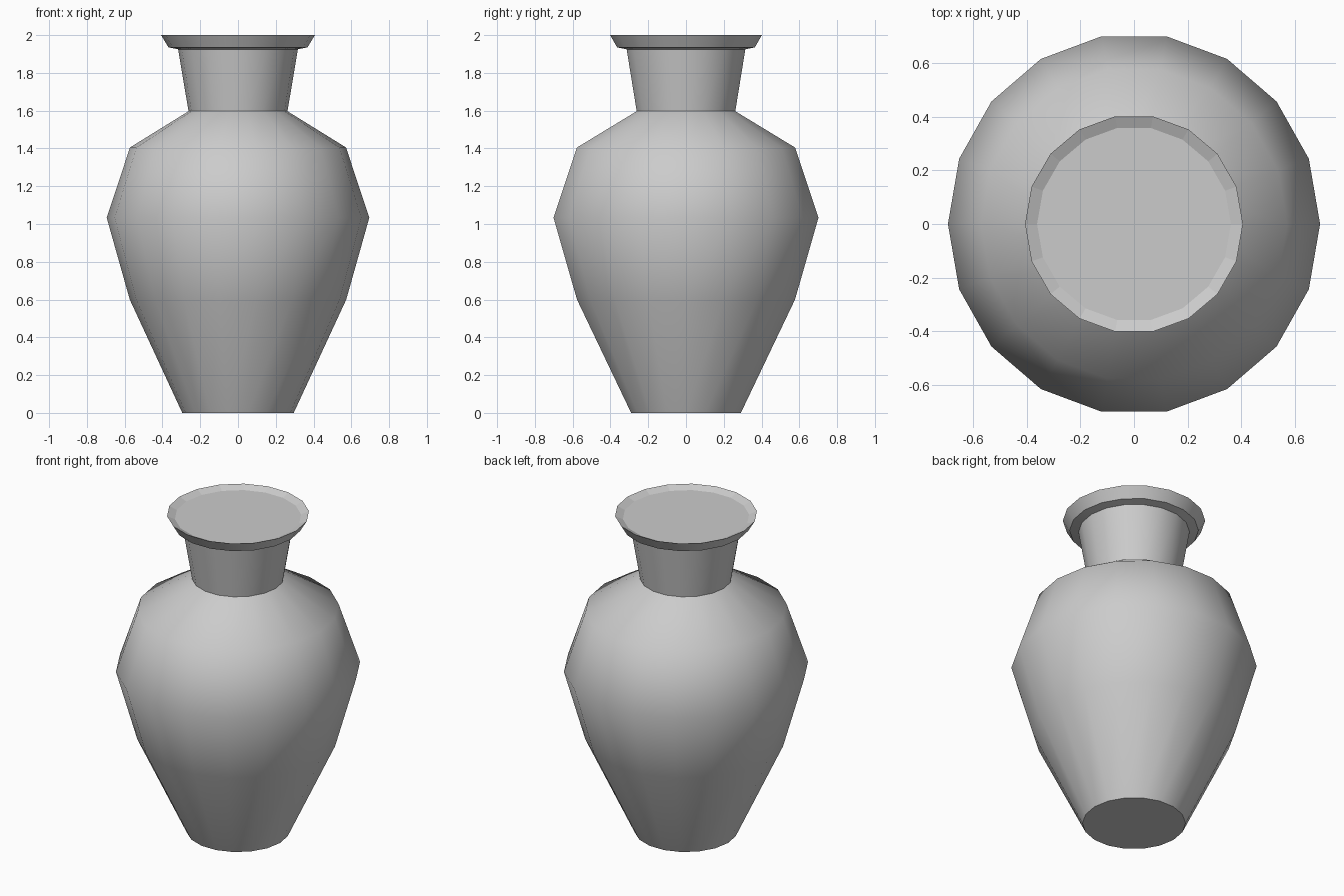
import bpy, bmesh
from math import cos, sin, tau, radians

if "Cube" in bpy.data.objects:
    bpy.data.objects.remove(bpy.data.objects["Cube"])

SIDES = 18

# Vase profile from foot to mouth: x radius, y radius, height
PROFILE = [
    (0.295, 0.295, 0.00),   # foot
    (0.573, 0.586, 0.60),   # lower body
    (0.695, 0.712, 1.033),  # belly
    (0.572, 0.586, 1.405),  # shoulder
    (0.262, 0.265, 1.597),  # neck base
    (0.317, 0.319, 1.925),  # neck top
    (0.368, 0.370, 1.935),  # underside of lip
    (0.407, 0.408, 2.00),   # lip edge
    (0.362, 0.364, 1.98),   # shallow mouth recess
]


def lathe(name, profile, sides):
    bm = bmesh.new()
    rings = [[bm.verts.new((rx * cos(tau * i / sides), ry * sin(tau * i / sides), z))
              for i in range(sides)] for rx, ry, z in profile]
    for k, (lo, hi) in enumerate(zip(rings, rings[1:])):
        for i in range(sides):
            j = (i + 1) % sides
            bm.faces.new((lo[i], lo[j], hi[j], hi[i]))
    # Closed foot and mouth
    bm.faces.new(rings[0][::-1])
    bm.faces.new(rings[-1])
    mesh = bpy.data.meshes.new(name)
    bm.to_mesh(mesh)
    bm.free()
    obj = bpy.data.objects.new(name, mesh)
    bpy.context.collection.objects.link(obj)
    return obj


vase = lathe("vase", PROFILE, SIDES)

# Smooth body with crisp neck and lip edges
bpy.context.view_layer.objects.active = vase
vase.select_set(True)
bpy.ops.object.shade_smooth_by_angle(angle=radians(44))

# Flat-shaded mouth and foot
for poly in vase.data.polygons:
    if poly.center.z > 1.98 - 1e-4 or poly.center.z < 1e-4:
        poly.use_smooth = False
